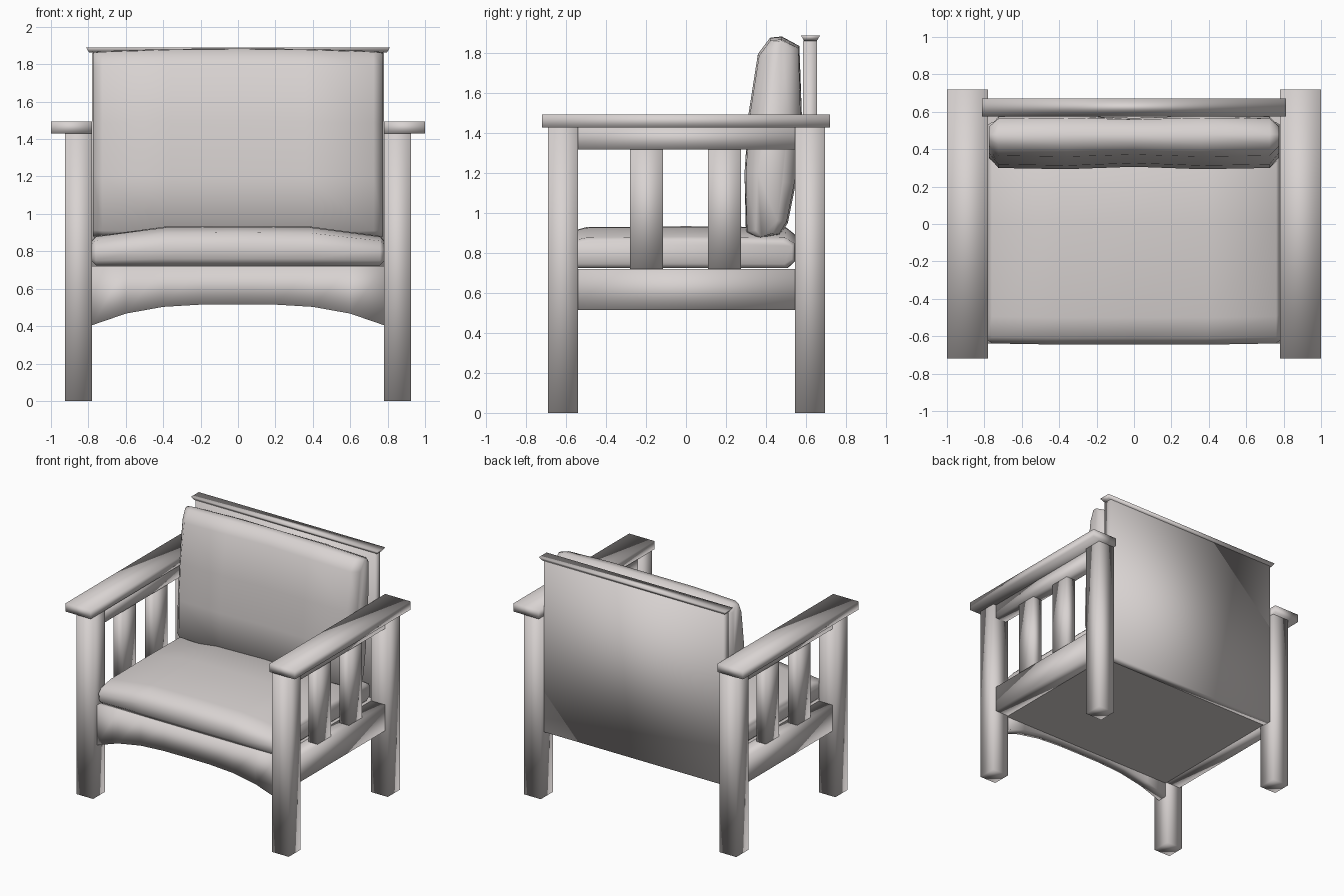
import bpy, bmesh

cube = bpy.data.objects.get("Cube")
if cube:
    bpy.data.objects.remove(cube, do_unlink=True)

finish = bpy.data.materials.new("warm_light_grey")
finish.use_nodes = True
colour = (0.69, 0.65, 0.64, 1)
finish.diffuse_color = colour
finish.node_tree.nodes["Principled BSDF"].inputs["Base Color"].default_value = colour


def make(name, bm, smooth=True):
    bmesh.ops.recalc_face_normals(bm, faces=bm.faces)
    for f in bm.faces:
        f.smooth = smooth
    me = bpy.data.meshes.new(name)
    bm.to_mesh(me)
    bm.free()
    me.materials.append(finish)
    ob = bpy.data.objects.new(name, me)
    bpy.context.collection.objects.link(ob)
    return ob


def box(name, x, y, z, taper=0, smooth=True):
    """Box between (low, high) pairs; taper draws the underside inwards."""
    bm = bmesh.new()
    bmesh.ops.create_cube(bm, size=1)
    for v in bm.verts:
        low = v.co.z < 0
        for i, (a, b) in enumerate((x, y, z)):
            side = 1 if v.co[i] > 0 else -1
            v.co[i] = (a + b) / 2 + side * (b - a) / 2
            if low and i < 2:
                v.co[i] -= side * taper
    return make(name, bm, smooth)


def skin(name, rings):
    """Join matching rings of points into a closed solid."""
    bm = bmesh.new()
    loops = [[bm.verts.new(p) for p in ring] for ring in rings]
    n = len(loops[0])
    for a, b in zip(loops, loops[1:]):
        for i in range(n):
            j = (i + 1) % n
            bm.faces.new((a[i], a[j], b[j], b[i]))
    bm.faces.new(loops[0])
    bm.faces.new(loops[-1])
    return make(name, bm)


def mirrored(stations):
    """Stations run from the right end to the centre; add the left half."""
    return stations + [(-s[0],) + s[1:] for s in reversed(stations[:-1])]


# Posts, arms, rails and slats on both sides
for side, s in (("left", 1), ("right", -1)):
    def span(a, b):
        return tuple(sorted((s * a, s * b)))

    box(side + "_front_leg", span(0.78, 0.925), (-0.69, -0.54), (0, 1.43))
    box(side + "_back_leg", span(0.78, 0.925), (0.545, 0.695), (0, 1.43))
    box(side + "_arm", span(0.78, 1.0), (-0.72, 0.72), (1.43, 1.495))
    box(side + "_lower_rail", span(0.78, 0.9), (-0.54, 0.545), (0.515, 0.72))
    box(side + "_upper_rail", span(0.8, 0.9), (-0.54, 0.545), (1.32, 1.43))
    for place, y in (("front", -0.197), ("back", 0.193)):
        box(f"{side}_{place}_slat", span(0.81, 0.89),
            (y - 0.083, y + 0.083), (0.72, 1.32))

# Back board with its cap, and the seat deck
box("back_board", (-0.78, 0.78), (0.587, 0.655), (0.515, 1.865))
box("back_cap", (-0.813, 0.813), (0.575, 0.672), (1.862, 1.89), taper=0.018)
box("seat_deck", (-0.78, 0.78), (-0.57, 0.587), (0.52, 0.72), smooth=False)

# Arched front apron
arch = mirrored([(-0.78, 0.405), (-0.6, 0.467), (-0.4, 0.503),
                 (-0.2, 0.515), (0, 0.516)])
skin("front_apron", [[(x, -0.64, z), (x, -0.64, 0.722),
                      (x, -0.56, 0.722), (x, -0.56, z)] for x, z in arch])

# Seat cushion: side profile, lower and thinner towards its ends
seat = [(-0.61, 0.725), (-0.64, 0.76), (-0.645, 0.84), (-0.61, 0.90),
        (-0.5, 0.93), (0, 0.935), (0.5, 0.93), (0.55, 0.89),
        (0.55, 0.77), (0.51, 0.725)]
ends = mirrored([(-0.78, 0.965, 0.745, 0.86), (-0.76, 0.99, 0.725, 0.882),
                 (-0.39, 1, 0.725, 0.932), (0, 1, 0.725, 0.935)])
skin("seat_cushion", [[(x, y * sy, lo + (z - 0.725) / 0.21 * (hi - lo))
                       for y, z in seat] for x, sy, lo, hi in ends])

# Back cushion: leaning profile, narrower at the ends, dished at the centre
back = [(0.30, 0.90), (0.36, 0.865), (0.47, 0.885), (0.51, 0.95),
        (0.55, 1.15), (0.58, 1.5), (0.568, 1.84), (0.48, 1.885),
        (0.42, 1.88), (0.36, 1.80), (0.312, 1.49), (0.293, 1.2)]
ends = mirrored([(-0.775, 0.5, 0.965), (-0.725, 0.95, 0.975),
                 (-0.36, 1, 0.995), (0, 0.9, 1)])


def squeeze(y, z, sy, sz):
    middle = 0.40 + 0.08 * (z - 0.9)
    return middle + (y - middle) * sy, 1.3 + (z - 1.3) * sz


skin("back_cushion", [[(x, *squeeze(y, z, sy, sz)) for y, z in back]
                      for x, sy, sz in ends])
